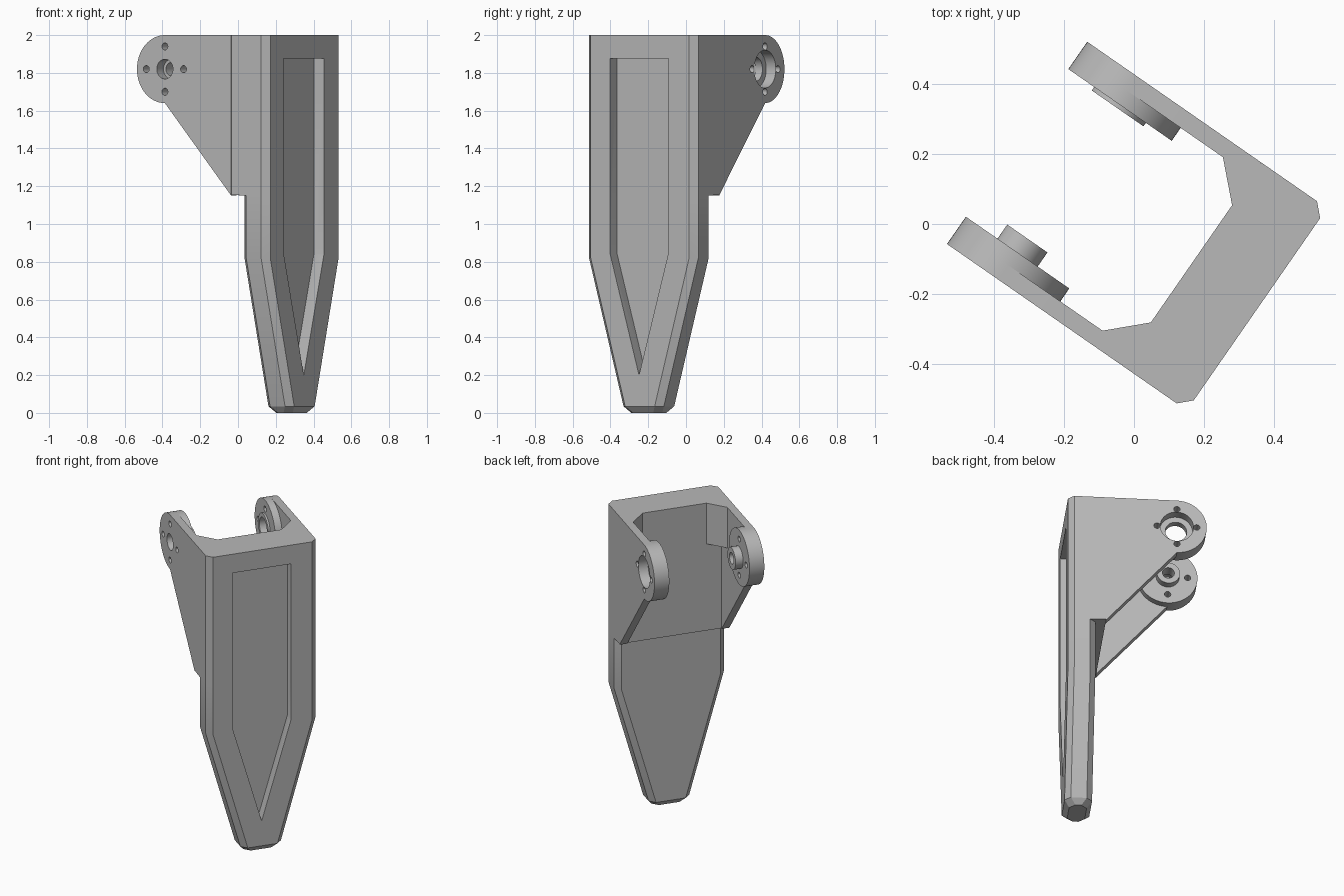
import bpy, bmesh
from math import sin, cos, pi, radians
from mathutils import Matrix

cube = bpy.data.objects.get("Cube")
if cube:
    bpy.data.objects.remove(cube, do_unlink=True)

TURN = Matrix.Rotation(radians(55.25), 4, "Z")
HALF, FRONT, WALL, BACK = 0.352, -0.428, -0.2, -0.262
EDGE = 0.035
LEDGE, TOP = 1.15, 2.0
PIVOT_Y, PIVOT_Z, PIVOT_R = 0.227, 1.82, 0.18
ARM_IN, PAD_IN = 0.302, 0.257

grey = bpy.data.materials.new("light_grey")
grey.use_nodes = True
grey.diffuse_color = (0.48, 0.48, 0.48, 1)
grey.node_tree.nodes["Principled BSDF"].inputs["Base Color"].default_value = (0.48, 0.48, 0.48, 1)
parts = []


def loft(name, rings, cutter=False):
    """Closed solid through rings of 3D points, turned to its final heading."""
    bm = bmesh.new()
    loops = [[bm.verts.new(TURN @ Matrix.Translation(p).translation) for p in r] for r in rings]
    n = len(rings[0])
    for a, b in zip(loops, loops[1:]):
        for i in range(n):
            j = (i + 1) % n
            bm.faces.new((a[i], a[j], b[j], b[i]))
    bm.faces.new(loops[0][::-1])
    bm.faces.new(loops[-1])
    bmesh.ops.recalc_face_normals(bm, faces=bm.faces)
    mesh = bpy.data.meshes.new(name)
    bm.to_mesh(mesh)
    bm.free()
    mesh.materials.append(grey)
    obj = bpy.data.objects.new(name, mesh)
    bpy.context.collection.objects.link(obj)
    if cutter:
        obj.hide_render = True
    else:
        parts.append(obj)
    return obj


def prism(name, pts, axis, a, b, cutter=False):
    place = {"x": lambda p, t: (t, p[0], p[1]),
             "y": lambda p, t: (p[0], t, p[1]),
             "z": lambda p, t: (p[0], p[1], t)}[axis]
    return loft(name, [[place(p, t) for p in pts] for t in (a, b)], cutter)


def circle(r, y=PIVOT_Y, z=PIVOT_Z, n=64):
    return [(y + r * cos(2 * pi * i / n), z + r * sin(2 * pi * i / n)) for i in range(n)]


def cut(targets, cutters):
    """Subtract the cutters from every target, then discard them."""
    for obj in targets:
        for c in cutters:
            mod = obj.modifiers.new("cut", "BOOLEAN")
            mod.operation, mod.solver, mod.object = "DIFFERENCE", "EXACT", c
        bpy.context.view_layer.update()
        done = obj.evaluated_get(bpy.context.evaluated_depsgraph_get())
        mesh = bpy.data.meshes.new_from_object(done)
        obj.modifiers.clear()
        obj.data = mesh
    for c in cutters:
        bpy.data.objects.remove(c, do_unlink=True)


def section(z, w, front=FRONT, back=BACK, c=EDGE, cb=EDGE):
    """Box outline with chamfered front and back corners."""
    right = [(w - c, front, z), (w, front + c, z), (w, back - cb, z), (w - cb, back, z)]
    return right + [(-x, y, h) for x, y, h in reversed(right)]


# Front plate: chamfered tip, taper, straight sides, thicker upper wall
plate = loft("front_plate", [
    section(0, 0.1, FRONT + 0.03, BACK - 0.03),
    section(EDGE, 0.13),
    section(0.82, HALF),
    section(LEDGE, HALF),
    section(LEDGE + 0.005, HALF, back=WALL, cb=0.002),
    section(TOP, HALF, back=WALL, cb=0.002)])

# Pointed recess in the front face
recess = [(-0.193, 1.875), (-0.193, 0.845), (-0.006, 0.2), (0.183, 0.845), (0.183, 1.875)]
cut([plate], [prism("recess_cutter", recess, "y", FRONT - 0.1, FRONT + 0.065, True)])

# Arm outline: straight top, round end, sloping underside
arc = [(PIVOT_Y + PIVOT_R * cos(a), PIVOT_Z + PIVOT_R * sin(a))
       for a in (-pi / 2 + pi * i / 32 for i in range(33))]
arm_outline = [(WALL, TOP), (WALL, LEDGE)] + arc

# side, boss radius, boss end, bore radius, through hole radius
arms = [("rear", 1, 0.09, 0.245, 0.1, 0.065),
        ("front", -1, 0.07, 0.208, 0.052, 0.036)]
for side, s, boss_r, boss_end, bore_r, hole_r in arms:
    arm = prism(side + "_arm", arm_outline, "x", s * HALF, s * ARM_IN)
    pad = prism(side + "_pivot_pad", circle(PIVOT_R), "x", s * ARM_IN, s * PAD_IN)
    boss = prism(side + "_pivot_boss", circle(boss_r), "x", s * PAD_IN, s * boss_end)

    # Stepped pivot bore and four screw holes
    cutters = [prism("hole_cutter", circle(hole_r), "x", s * 0.45, s * 0.15, True),
               prism("bore_cutter", circle(bore_r), "x", s * 0.4, s * 0.29, True)]
    for k in range(4):
        ring = circle(0.019, PIVOT_Y + 0.12 * cos(k * pi / 2),
                      PIVOT_Z + 0.12 * sin(k * pi / 2), 24)
        cutters.append(prism("screw_cutter", ring, "x", s * 0.45, s * 0.15, True))
    cut([arm, pad, boss], cutters)

    # Corner brace between arm and wall
    brace = [(s * ARM_IN, WALL), (s * ARM_IN, WALL + 0.1), (s * 0.204, WALL)]
    prism(side + "_corner_brace", brace, "z", 1.73, TOP)

# Smooth round parts, keep edges sharp
bpy.ops.object.select_all(action="DESELECT")
for obj in parts:
    obj.select_set(True)
bpy.context.view_layer.objects.active = plate
bpy.ops.object.shade_smooth_by_angle(angle=radians(20))
